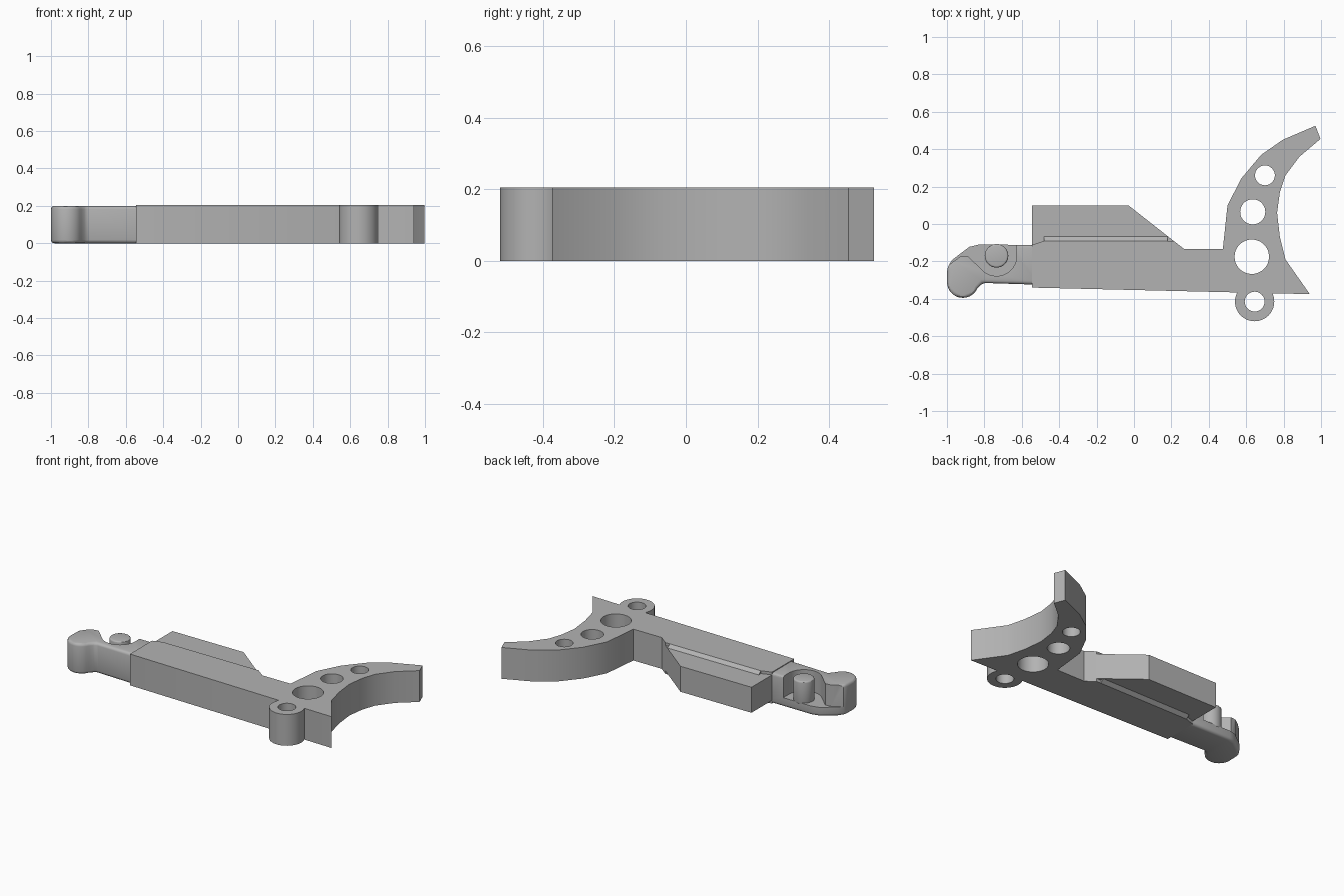
import bpy, bmesh, math

if "Cube" in bpy.data.objects:
    bpy.data.objects.remove(bpy.data.objects["Cube"])

H = 0.205
metal = bpy.data.materials.new("plain_grey")
metal.use_nodes = True
GREY = (0.45, 0.45, 0.45, 1)
metal.diffuse_color = GREY
metal.node_tree.nodes["Principled BSDF"].inputs["Base Color"].default_value = GREY


def arc(cx, cy, r, a0, a1, n):
    """Points along an arc, angles in degrees."""
    angles = [math.radians(a0 + (a1 - a0) * i / n) for i in range(n + 1)]
    return [(cx + r * math.cos(a), cy + r * math.sin(a)) for a in angles]


def circle(cx, cy, r, n=48):
    return arc(cx, cy, r, 0, 360, n)[:-1]


def prism(name, outline, z0=0.0, z1=H, along_x=False):
    """Extrude an outline up z, or a (y, z) section along x."""
    bm = bmesh.new()
    place = (lambda p: (z0, *p)) if along_x else (lambda p: (*p, z0))
    face = bm.faces.new([bm.verts.new(place(p)) for p in outline])
    top = bmesh.ops.extrude_face_region(bm, geom=[face])["geom"]
    step = (z1 - z0, 0, 0) if along_x else (0, 0, z1 - z0)
    bmesh.ops.translate(bm, vec=step, verts=[g for g in top if isinstance(g, bmesh.types.BMVert)])
    bmesh.ops.recalc_face_normals(bm, faces=bm.faces)
    mesh = bpy.data.meshes.new(name)
    bm.to_mesh(mesh)
    bm.free()
    mesh.materials.append(metal)
    obj = bpy.data.objects.new(name, mesh)
    bpy.context.collection.objects.link(obj)
    return obj


def activate(obj):
    bpy.ops.object.select_all(action="DESELECT")
    obj.select_set(True)
    bpy.context.view_layer.objects.active = obj


def cut(obj, outline, z0=-0.1, z1=0.4):
    cutter = prism("cutter", outline, z0, z1)
    cutter.hide_render = True
    mod = obj.modifiers.new("cut", "BOOLEAN")
    mod.operation, mod.solver, mod.object = "DIFFERENCE", "EXACT", cutter
    activate(obj)
    bpy.ops.object.modifier_apply(modifier=mod.name)
    bpy.data.objects.remove(cutter)


def round_edges(obj, width):
    mod = obj.modifiers.new("round", "BEVEL")
    mod.width, mod.segments, mod.limit_method = width, 3, "ANGLE"
    activate(obj)
    bpy.ops.object.modifier_apply(modifier=mod.name)


# Flat bar with the curved hook at its end
body = prism("bar_and_hook", [
    (-0.545, -0.34), (0.94, -0.375), (0.81, -0.19), (0.78, -0.07), (0.765, 0.06),
    (0.78, 0.17), (0.81, 0.26), (0.885, 0.36), (0.997, 0.455), (0.97, 0.525),
    (0.795, 0.45), (0.68, 0.37), (0.575, 0.245), (0.50, 0.10), (0.475, -0.135),
    (0.27, -0.135), (0.212, -0.09), (-0.48, -0.09), (-0.545, -0.112)])
for hole in [(0.63, -0.175, 0.092), (0.635, 0.065, 0.067), (0.70, 0.26, 0.053)]:
    cut(body, circle(*hole))

# Round eye below the hook
eye = prism("eye", circle(0.645, -0.415, 0.105))
for part in (eye, body):
    cut(part, circle(0.645, -0.415, 0.053))

# Thinner side block and the sloped strip joining it to the bar
block = prism("side_block", [(-0.545, -0.12), (0.25, -0.12), (-0.03, 0.10), (-0.545, 0.10)],
              0.02, 0.187)
strip = prism("sloped_strip", [(-0.1, 0), (-0.09, 0), (-0.066, 0.02), (-0.066, 0.187),
                               (-0.09, H), (-0.1, H)], -0.48, 0.18, along_x=True)

# Rounded nose with an open recess
nose = prism("nose", [(-0.5, -0.325), (-0.81, -0.315)]
             + arc(-0.915, -0.31, 0.085, -25, -180, 12)
             + [(-0.998, -0.23), (-0.97, -0.19), (-0.88, -0.122), (-0.83, -0.11), (-0.5, -0.112)],
             0.0, 0.2)
round_edges(nose, 0.018)
cut(nose, arc(-0.735, -0.17, 0.108, -130, 0, 14)
    + [(-0.627, 0.1), (-1.1, 0.1), (-1.1, -0.26), (-0.985, -0.215), (-0.93, -0.175), (-0.89, -0.17)],
    0.06, 0.4)

# Pin standing in the recess
pin = prism("pin", circle(-0.735, -0.17, 0.063), 0.05, 0.2)
round_edges(pin, 0.01)

for obj in (body, eye, block, strip, nose, pin):
    activate(obj)
    bpy.ops.object.shade_smooth_by_angle(angle=math.radians(30))
